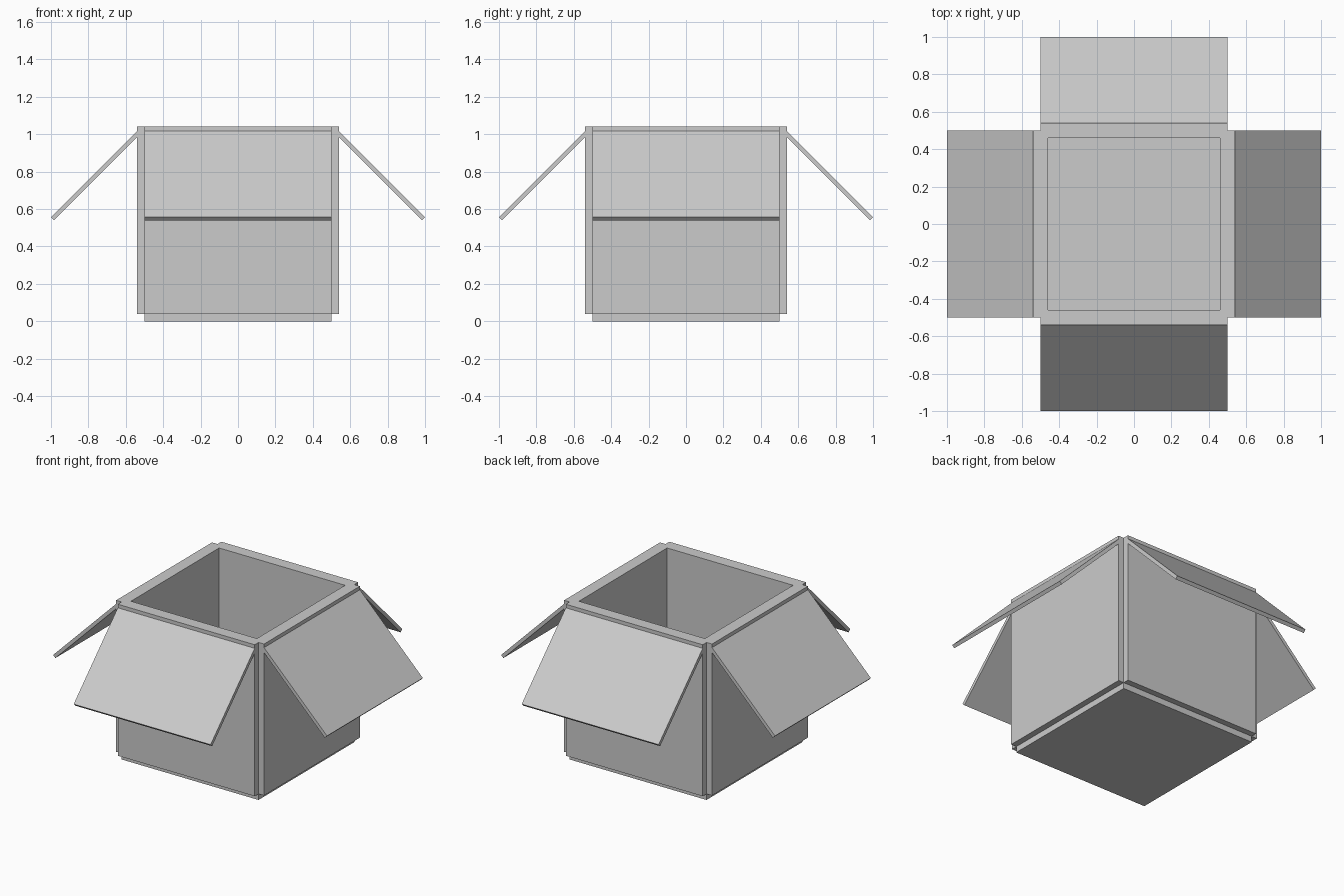
import bpy
from math import pi, cos, sin
from mathutils import Matrix, Vector

if "Cube" in bpy.data.objects:
    bpy.data.objects.remove(bpy.data.objects["Cube"])

WALL = 0.08        # wall and floor thickness
FLAP = 0.023       # flap thickness
FLAP_LEN = 0.707 - FLAP


def slab(name, size, matrix):
    """Box of the given size placed by a matrix."""
    bpy.ops.mesh.primitive_cube_add(size=1)
    ob = bpy.context.object
    ob.name = name
    ob.data.transform(matrix @ Matrix.Diagonal((*size, 1)))
    return ob


# Floor panel
slab("floor", (1, 1, WALL), Matrix.Translation((0, 0, WALL / 2)))

# Four walls, each with a flap folded outward at 45 degrees
for i, side in enumerate(("right", "back", "left", "front")):
    turn = Matrix.Rotation(i * pi / 2, 4, 'Z')
    slab(side + "_wall", (WALL, 1, 1),
         turn @ Matrix.Translation((0.5, 0, 0.54)))
    slab(side + "_flap", (FLAP_LEN, 1, FLAP),
         turn @ Matrix.Translation((0.75, 0, 0.79)) @ Matrix.Rotation(pi / 4, 4, 'Y'))
